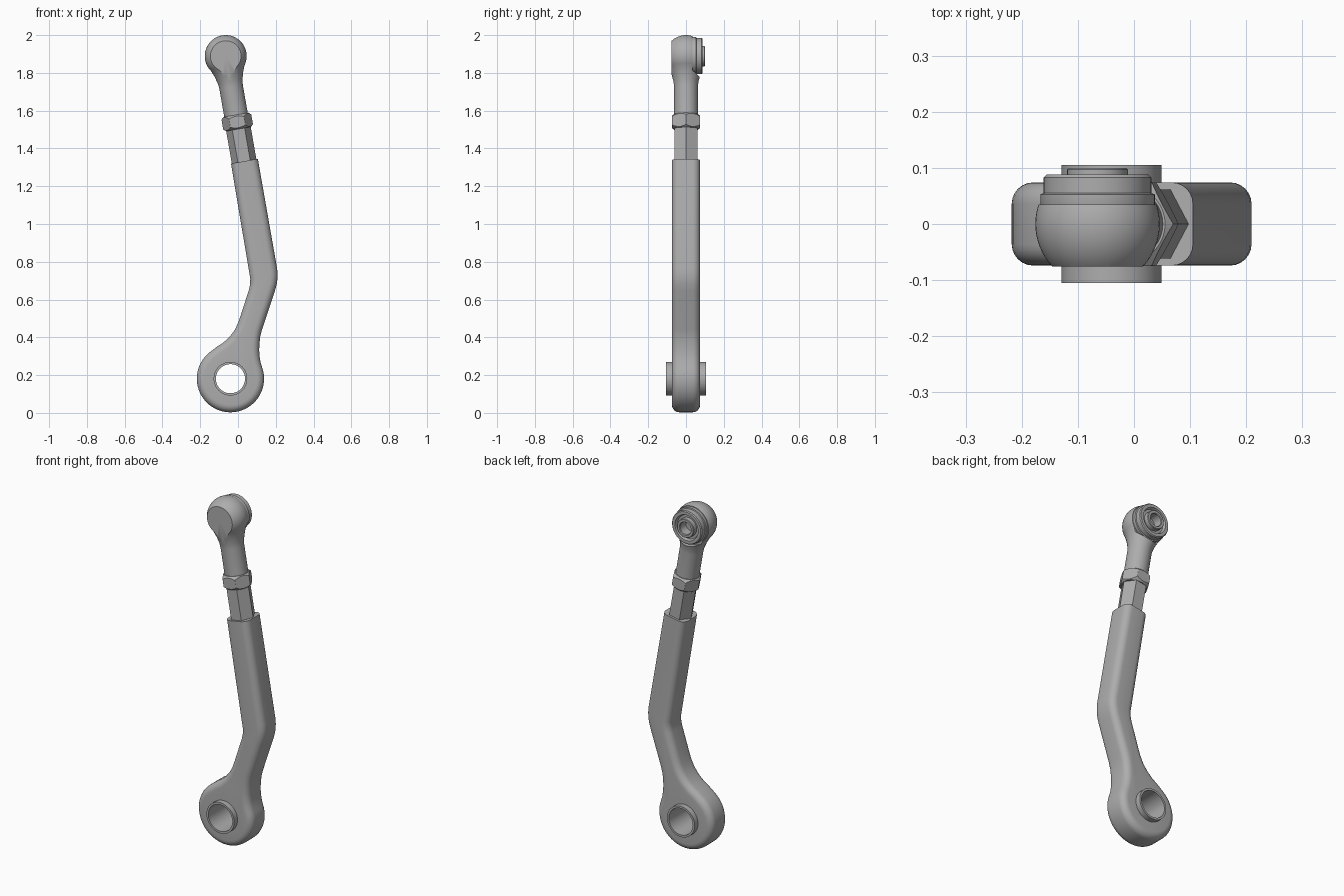
import bpy, bmesh, math
from mathutils import Matrix, Vector

if "Cube" in bpy.data.objects:
    bpy.data.objects.remove(bpy.data.objects["Cube"])

steel = bpy.data.materials.new("grey_steel")
steel.diffuse_color = (0.42, 0.42, 0.42, 1)
steel.use_nodes = True
steel.node_tree.nodes["Principled BSDF"].inputs["Base Color"].default_value = steel.diffuse_color

EYE = Vector((-0.04, 0, 0.181))      # lower eye centre
HEAD = Vector((-0.065, 0, 1.889))    # ball joint centre
TILT = Matrix.Translation(HEAD) @ Matrix.Rotation(math.radians(-9.9), 4, 'Y')
TO_Y = Matrix.Rotation(math.radians(-90), 4, 'X')


def finish(name, bm, matrix=Matrix()):
    bmesh.ops.remove_doubles(bm, verts=bm.verts, dist=1e-5)
    bm.transform(matrix)
    bmesh.ops.recalc_face_normals(bm, faces=bm.faces)
    me = bpy.data.meshes.new(name)
    bm.to_mesh(me)
    bm.free()
    me.materials.append(steel)
    ob = bpy.data.objects.new(name, me)
    bpy.context.collection.objects.link(ob)
    return ob


def lathe(name, profile, matrix, steps=64, closed=False):
    bm = bmesh.new()
    vs = [bm.verts.new((r, 0, z)) for r, z in profile]
    es = [bm.edges.new(p) for p in zip(vs, vs[1:])]
    if closed:
        es.append(bm.edges.new((vs[-1], vs[0])))
    bmesh.ops.spin(bm, geom=vs + es, axis=(0, 0, 1), cent=(0, 0, 0),
                   steps=steps, angle=2 * math.pi, use_merge=True)
    return finish(name, bm, matrix)


def rod(name, r, z0, z1, matrix, steps=64):
    return lathe(name, [(0, z0), (r, z0), (r, z1), (0, z1)], matrix, steps)


def activate(ob):
    bpy.ops.object.select_all(action='DESELECT')
    ob.select_set(True)
    bpy.context.view_layer.objects.active = ob


def boolean(ob, cutter, op='DIFFERENCE'):
    cutter.hide_render = True
    m = ob.modifiers.new("cut", 'BOOLEAN')
    m.operation, m.object, m.solver = op, cutter, 'EXACT'
    activate(ob)
    bpy.ops.object.modifier_apply(modifier=m.name)
    bpy.data.objects.remove(cutter)


def smooth(ob, deg=30):
    activate(ob)
    bpy.ops.object.shade_smooth_by_angle(angle=math.radians(deg))


# bent arm with lower eye: outline in xz, rounded front and back rims
right = [(0.105, 1.345), (0.207, 0.765), (0.2095, 0.735), (0.209, 0.71),
         (0.205, 0.68), (0.195, 0.645), (0.127, 0.44), (0.118, 0.405),
         (0.114, 0.37), (0.112, 0.335), (0.114, 0.30), (0.119, 0.27)]
eye = [(EYE.x + 0.178 * math.cos(math.radians(a)), EYE.z + 0.178 * math.sin(math.radians(a)))
       for a in range(20, -236, -6)]
left = [(-0.112, 0.35), (-0.078, 0.372), (-0.045, 0.402), (-0.018, 0.438),
        (0.0, 0.475), (0.014, 0.515), (0.058, 0.652), (0.064, 0.68),
        (0.065, 0.71), (-0.037, 1.32)]
outline = right + eye + left
bm = bmesh.new()
face = bm.faces.new([bm.verts.new((x, -0.074, z)) for x, z in outline])
ext = bmesh.ops.extrude_face_region(bm, geom=[face])
bmesh.ops.translate(bm, vec=(0, 0.148, 0),
                    verts=[v for v in ext["geom"] if isinstance(v, bmesh.types.BMVert)])
bmesh.ops.recalc_face_normals(bm, faces=bm.faces)
rims = [e for e in bm.edges
        if abs(e.verts[0].co.y - e.verts[1].co.y) < 1e-4
        and min(v.co.z for v in e.verts) < 1.2]
bmesh.ops.bevel(bm, geom=rims, offset=0.038, offset_type='OFFSET', segments=6,
                profile=0.5, affect='EDGES', clamp_overlap=False)
arm = finish("bent_arm", bm)
AT_EYE = Matrix.Translation(EYE) @ TO_Y
boolean(arm, rod("eye_cutter", 0.084, -0.3, 0.3, AT_EYE))
smooth(arm)

# bushing in the lower eye
smooth(lathe("eye_bushing", [(0.077, -0.105), (0.089, -0.105), (0.089, 0.105), (0.077, 0.105)],
             AT_EYE, closed=True))

# hexagonal shank and chamfered lock nut
WIDE = Matrix.Diagonal((1, 1.08, 1, 1))
rod("hex_shank", 0.066, -0.60, -0.34, TILT @ WIDE, 6)
nut = rod("lock_nut", 0.08, -0.392, -0.316, TILT @ WIDE, 6)
boolean(nut, lathe("nut_cutter", [(0, -0.392), (0.067, -0.392), (0.084, -0.377),
                                  (0.084, -0.331), (0.067, -0.316), (0, -0.316)], TILT),
        'INTERSECT')

# ball joint housing: neck flaring into a sphere, flat at front and back
prof = [(0, -0.36), (0.063, -0.36), (0.063, -0.165), (0.066, -0.138), (0.076, -0.1)]
prof += [(0.111 * math.cos(math.radians(a)), 0.111 * math.sin(math.radians(a)))
         for a in range(-36, 91, 6)]
head = lathe("joint_housing", prof, TILT)
AT_HEAD = Matrix.Translation(HEAD) @ TO_Y
boolean(head, rod("front_cutter", 0.4, -0.4, -0.0755, AT_HEAD))
boolean(head, rod("back_cutter", 0.115, 0.035, 0.3, AT_HEAD))
smooth(head)

# collar, recess and hollow pin at the back of the joint
smooth(lathe("joint_collar", [(0, 0.0), (0.09, 0.0), (0.102, 0.03), (0.102, 0.053), (0.096, 0.055),
                              (0.096, 0.083), (0.091, 0.088), (0.074, 0.088), (0.068, 0.072),
                              (0.054, 0.072), (0.054, 0.097), (0.051, 0.1), (0.038, 0.1),
                              (0.035, 0.096), (0.035, 0.045), (0, 0.045)], AT_HEAD))
